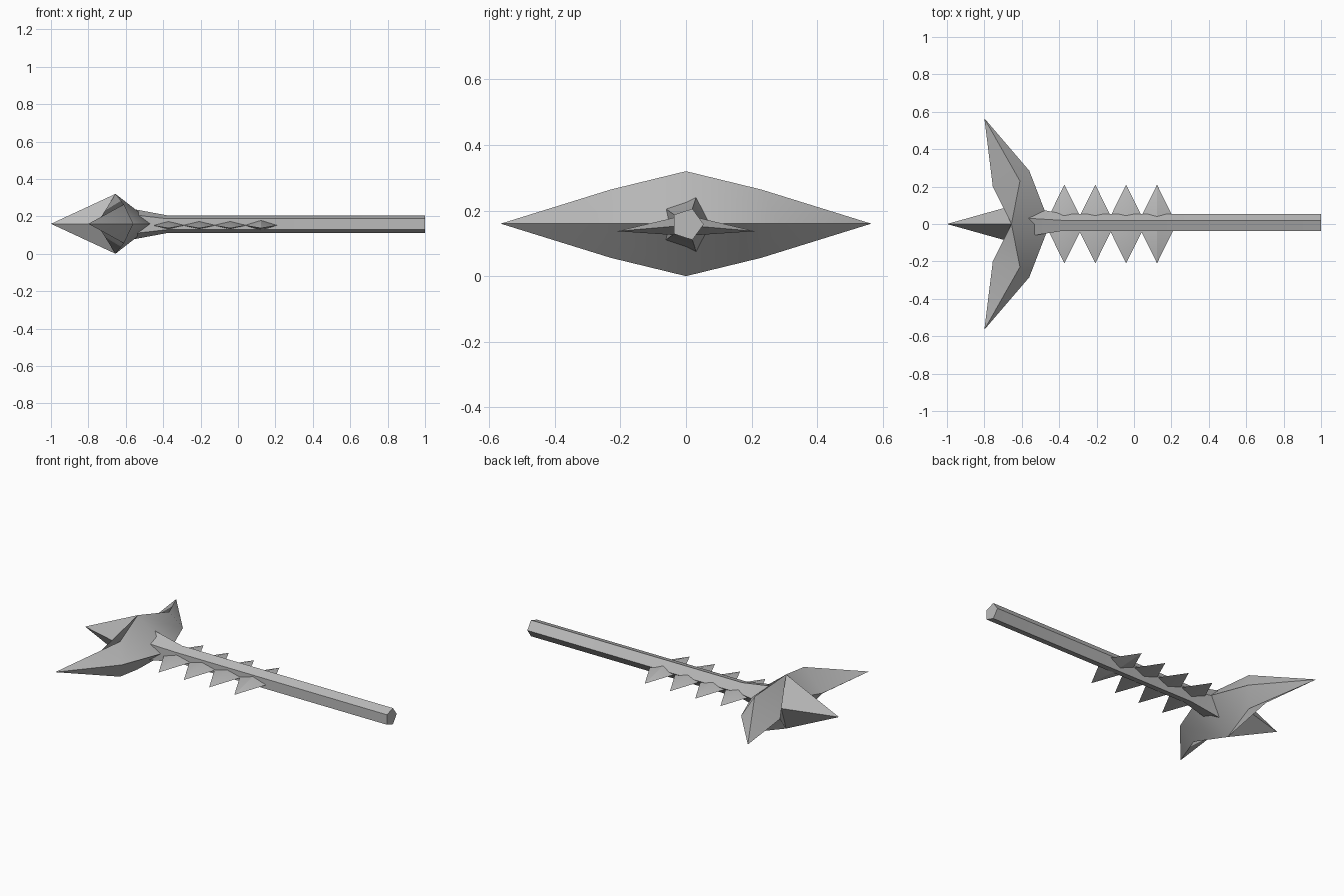
import bpy, bmesh
from math import cos, sin, tau
from mathutils import Vector

if "Cube" in bpy.data.objects:
    bpy.data.objects.remove(bpy.data.objects["Cube"], do_unlink=True)

MID = 0.16  # height of the weapon's centre line

steel = bpy.data.materials.new("grey_steel")
steel.use_nodes = True
steel.diffuse_color = (0.5, 0.5, 0.5, 1)
steel.node_tree.nodes["Principled BSDF"].inputs["Base Color"].default_value = (0.5, 0.5, 0.5, 1)


def finish(name, bm, location):
    """Turn a bmesh into a shaded object with outward normals."""
    bmesh.ops.recalc_face_normals(bm, faces=bm.faces)
    mesh = bpy.data.meshes.new(name)
    bm.to_mesh(mesh)
    bm.free()
    mesh.materials.append(steel)
    obj = bpy.data.objects.new(name, mesh)
    obj.location = location
    bpy.context.collection.objects.link(obj)
    bpy.ops.object.select_all(action='DESELECT')
    obj.select_set(True)
    bpy.context.view_layer.objects.active = obj
    bpy.ops.object.shade_smooth_by_angle()


# Axe head: one quarter, mirrored side to side and top to bottom
bm = bmesh.new()
points = {
    "crown": (-0.655, 0, 0.16),
    "ridge": (-0.61, 0.23, 0.104),
    "tip": (-0.8, 0.565, 0),
    "outer": (-0.56, 0.285, 0),
    "back": (-0.45, 0, 0),
    "inner": (-0.755, 0.2, 0),
    "notch": (-0.685, 0.088, 0),
    "point": (-1, 0, 0),
}
v = {key: bm.verts.new(co) for key, co in points.items()}
for face in ("tip ridge outer", "outer ridge crown back", "tip inner ridge",
             "inner notch crown ridge", "notch point crown"):
    bm.faces.new([v[key] for key in face.split()])
for axis in "YZ":
    bmesh.ops.mirror(bm, geom=bm.verts[:] + bm.edges[:] + bm.faces[:],
                     axis=axis, merge_dist=0.0001)
bmesh.ops.remove_doubles(bm, verts=bm.verts, dist=0.0001)
finish("axe_head", bm, (0, 0, MID))

# Five-sided shaft that flares into the head
bm = bmesh.new()
rings = []
for x, radius in ((1, 0.05), (-0.38, 0.05), (-0.6, 0.093)):
    rings.append([bm.verts.new((x, radius * cos(i * tau / 5), radius * sin(i * tau / 5)))
                  for i in range(5)])
for a, b in zip(rings, rings[1:]):
    for i in range(5):
        j = (i + 1) % 5
        bm.faces.new((a[i], a[j], b[j], b[i]))
bm.faces.new(rings[0])
bm.faces.new(rings[-1])
finish("shaft", bm, (0, 0.004, MID - 0.002))

# Row of flat double-pointed barbs through the shaft
for n in range(4):
    thick = 0.032 if n == 3 else 0.025
    bm = bmesh.new()
    waist = [bm.verts.new(co) for co in
             ((0.104, 0, 0), (0, 0, thick), (-0.104, 0, 0), (0, 0, -thick))]
    for side in (-1, 1):
        tip = bm.verts.new((0, side * 0.21, -0.018))
        for i in range(4):
            bm.faces.new((waist[i], waist[(i + 1) % 4], tip))
    finish(f"barb_{n + 1}", bm, Vector((-0.372 + 0.165 * n, 0, MID - 0.005)))
